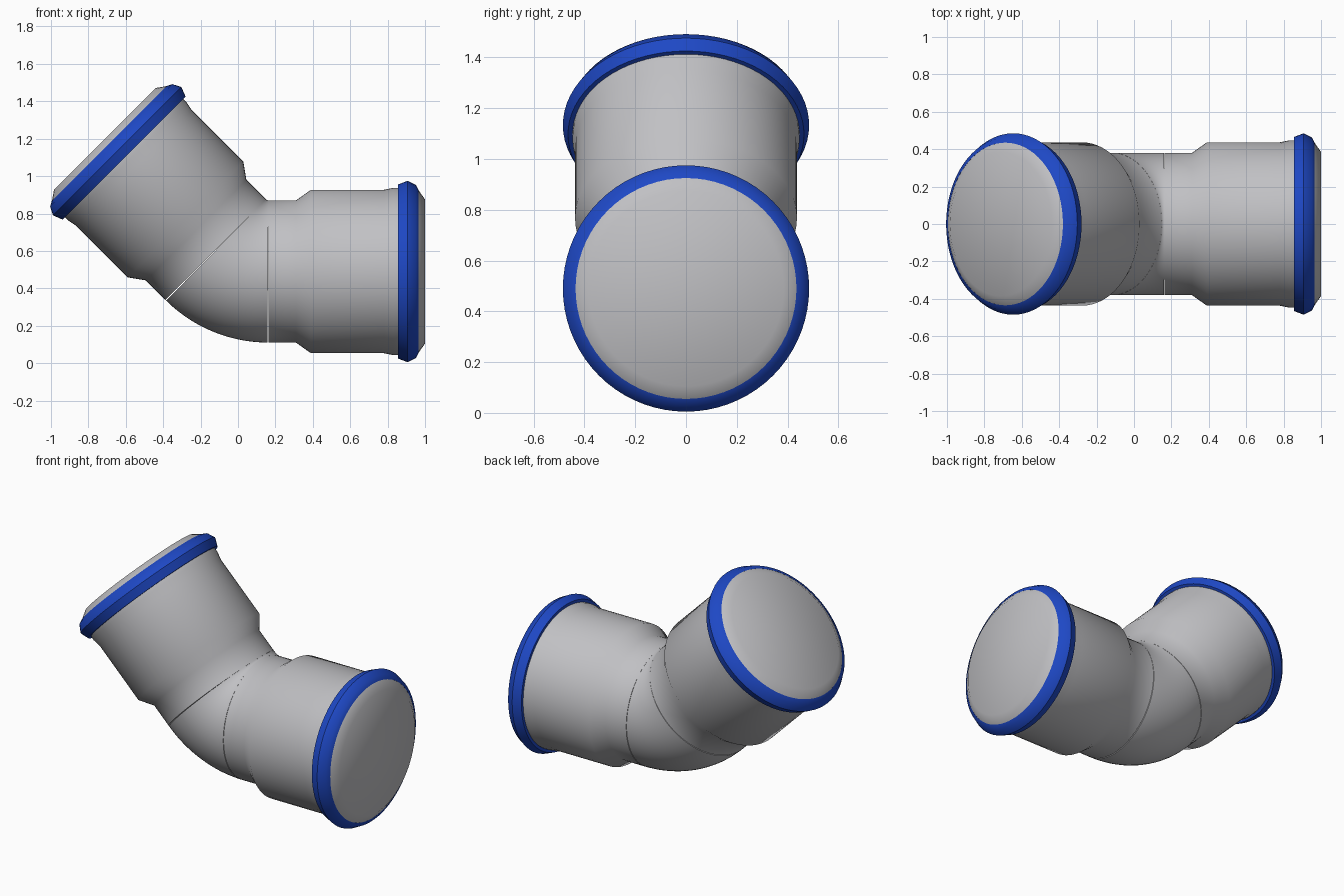
import bpy, bmesh
from math import radians, sin, cos, tau
from mathutils import Matrix, Vector

cube = bpy.data.objects.get("Cube")
if cube:
    bpy.data.objects.remove(cube, do_unlink=True)

SIDES = 72
AXIS_Z = 0.49                    # height of the straight arm's axis
TUBE_R = 0.38
BEND_R = 0.40
PIVOT = Vector((0.163, 0, AXIS_Z + BEND_R))   # centre of the bend
ANGLE = radians(45)
SLIT = radians(0.45)             # thin open joint at each end of the bend


def material(name, rgb):
    m = bpy.data.materials.new(name)
    m.use_nodes = True
    m.diffuse_color = (*rgb, 1)
    m.node_tree.nodes["Principled BSDF"].inputs["Base Color"].default_value = (*rgb, 1)
    return m


grey = material("plastic grey", (0.53, 0.53, 0.55))
blue = material("collar blue", (0.013, 0.065, 0.56))


def circle(x, r):
    """Ring of points around the straight arm's axis."""
    return [Vector((x, r * cos(tau * i / SIDES), AXIS_Z + r * sin(tau * i / SIDES)))
            for i in range(SIDES)]


def turn(angle):
    """Swing about the bend's pivot, from the straight arm to the raised one."""
    return (Matrix.Translation(PIVOT) @ Matrix.Rotation(angle, 4, 'Y')
            @ Matrix.Translation(-PIVOT))


def loft(name, rings, mat, capped=True):
    """Skin a row of point rings; closes on itself when not capped."""
    bm = bmesh.new()
    loops = [[bm.verts.new(p) for p in ring] for ring in rings]
    pairs = list(zip(loops, loops[1:]))
    if not capped:
        pairs.append((loops[-1], loops[0]))
    for a, b in pairs:
        for i in range(SIDES):
            j = (i + 1) % SIDES
            bm.faces.new((a[i], a[j], b[j], b[i]))
    if capped:
        bm.faces.new(loops[0])
        bm.faces.new(loops[-1])
    bmesh.ops.recalc_face_normals(bm, faces=bm.faces)
    mesh = bpy.data.meshes.new(name)
    bm.to_mesh(mesh)
    bm.free()
    mesh.materials.append(mat)
    ob = bpy.data.objects.new(name, mesh)
    bpy.context.collection.objects.link(ob)
    bpy.ops.object.select_all(action='DESELECT')
    ob.select_set(True)
    bpy.context.view_layer.objects.active = ob
    bpy.ops.object.shade_smooth_by_angle(angle=radians(40))


# Profiles as (distance from the bend's joint, radius)
socket = [(0, TUBE_R), (0.147, TUBE_R), (0.227, 0.437), (0.617, 0.437),
          (0.667, 0.447), (0.747, 0.447), (0.802, 0.435), (0.837, 0.385)]
collar = [(0.692, 0.435), (0.692, 0.465), (0.744, 0.485),
          (0.789, 0.462), (0.803, 0.435)]

# Two matching arms: one runs to +x, the other to -x and is swung upward
for side, way, swing in (("left", 1, turn(0)), ("right", -1, turn(ANGLE))):
    for part, profile, mat, capped in (("socket", socket, grey, True),
                                       ("collar", collar, blue, False)):
        rings = [[swing @ p for p in circle(PIVOT.x + way * d, r)] for d, r in profile]
        loft(side + "_" + part, rings, mat, capped)

# Curved middle of the elbow
STEPS = 24
bend = []
for k in range(STEPS + 1):
    swing = turn(SLIT + (ANGLE - 2 * SLIT) * k / STEPS)
    bend.append([swing @ p for p in circle(PIVOT.x, TUBE_R)])
loft("elbow_bend", bend, grey)
